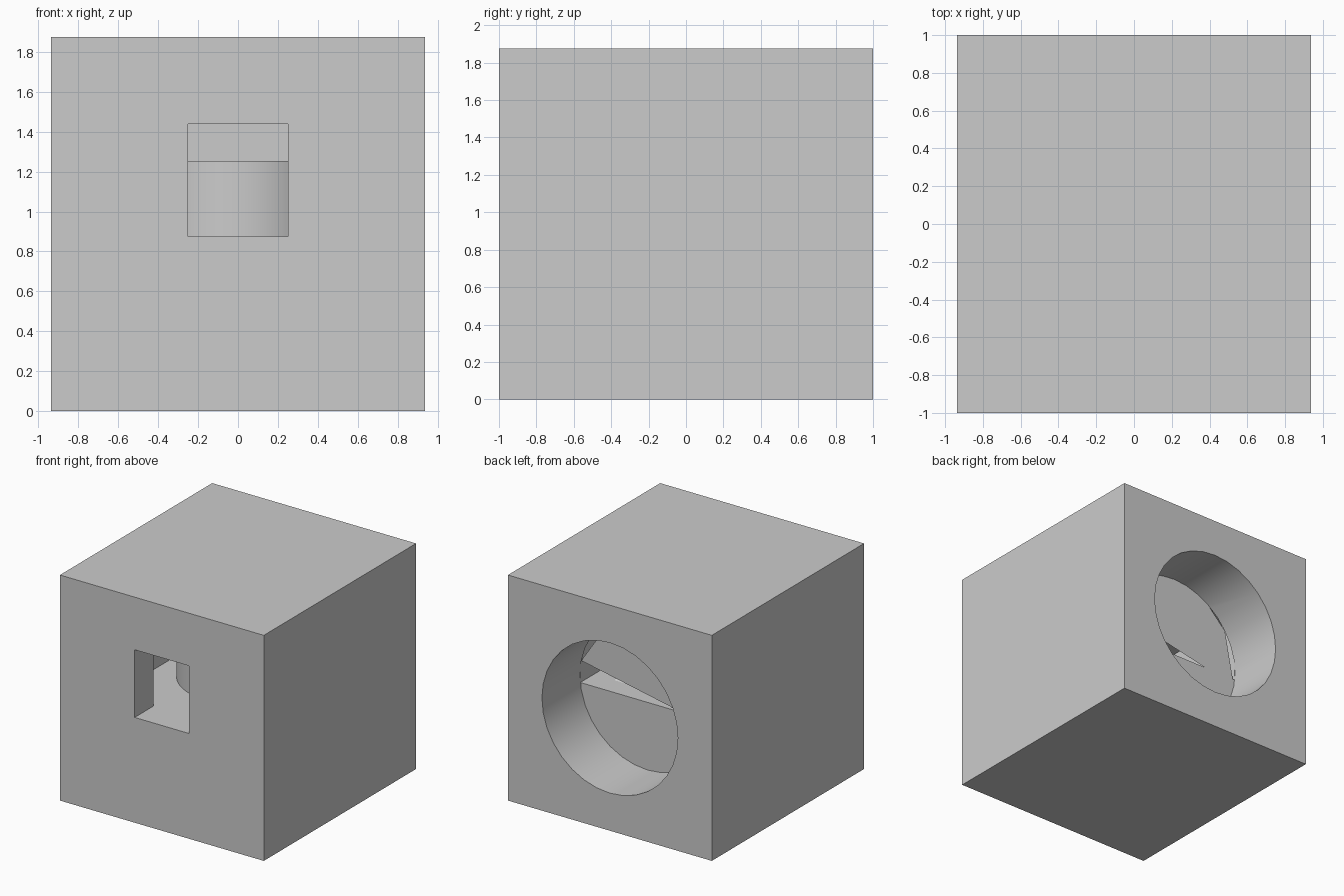
import bpy, bmesh, math
from mathutils import Matrix, Vector

if "Cube" in bpy.data.objects:
    bpy.data.objects.remove(bpy.data.objects["Cube"], do_unlink=True)

grey = bpy.data.materials.new("light_grey")
grey.use_nodes = True
GREY = (0.6, 0.6, 0.6, 1)
grey.diffuse_color = GREY
grey.node_tree.nodes["Principled BSDF"].inputs["Base Color"].default_value = GREY


def add_object(name, bm):
    bmesh.ops.recalc_face_normals(bm, faces=bm.faces[:])
    mesh = bpy.data.meshes.new(name)
    bm.to_mesh(mesh)
    bm.free()
    mesh.materials.append(grey)
    obj = bpy.data.objects.new(name, mesh)
    bpy.context.collection.objects.link(obj)
    return obj


def box(name, low, high):
    low, high = Vector(low), Vector(high)
    bm = bmesh.new()
    bmesh.ops.create_cube(bm, size=1, matrix=Matrix.Translation((low + high) / 2)
                          @ Matrix.Diagonal((high - low).to_4d()))
    return add_object(name, bm)


def cylinder(radius, length, matrix, segments):
    bm = bmesh.new()
    bmesh.ops.create_cone(bm, cap_ends=True, segments=segments, radius1=radius,
                          radius2=radius, depth=length, matrix=matrix)
    return bm


def activate(obj):
    bpy.ops.object.select_all(action="DESELECT")
    obj.select_set(True)
    bpy.context.view_layer.objects.active = obj


def cut(target, cutter):
    cutter.hide_render = True
    mod = target.modifiers.new("cut", "BOOLEAN")
    mod.operation, mod.solver, mod.object = "DIFFERENCE", "EXACT", cutter
    activate(target)
    bpy.ops.object.modifier_apply(modifier=mod.name)
    bpy.data.objects.remove(cutter, do_unlink=True)


FLOOR, CEILING, MID = 0.875, 1.4375, 0.9375
BACK_WALL = 0.5

# Solid block with a round pocket, an inner chamber and a front window
block = box("block", (-MID, -1, 0), (MID, 1, 2 * MID))
depth = 1.1 - BACK_WALL
place = Matrix.Translation((0, BACK_WALL + depth / 2, MID)) @ Matrix.Rotation(math.pi / 2, 4, "X")
cut(block, add_object("round_cutter", cylinder(0.625, depth, place, 32)))
cut(block, box("chamber_cutter", (-0.622, -0.75, FLOOR), (0.622, BACK_WALL, CEILING)))
cut(block, box("window_cutter", (-0.25, -1.1, FLOOR), (0.25, -0.7, CEILING)))

# Round pedestal inside the chamber, sloping down to the floor at the back
TOP = 1.2525
BASE = FLOOR - 0.02
bm = cylinder(0.5, TOP - BASE, Matrix.Translation((0, 0.0625, (TOP + BASE) / 2)), 48)
bmesh.ops.bisect_plane(bm, geom=bm.verts[:] + bm.edges[:] + bm.faces[:],
                       plane_co=(0, 0.32, FLOOR), plane_no=(0, 0.56, 1), clear_outer=True)
bmesh.ops.holes_fill(bm, edges=[e for e in bm.edges if e.is_boundary])
pedestal = add_object("pedestal", bm)

for obj in (block, pedestal):
    activate(obj)
    bpy.ops.object.shade_smooth_by_angle(angle=math.radians(20))
